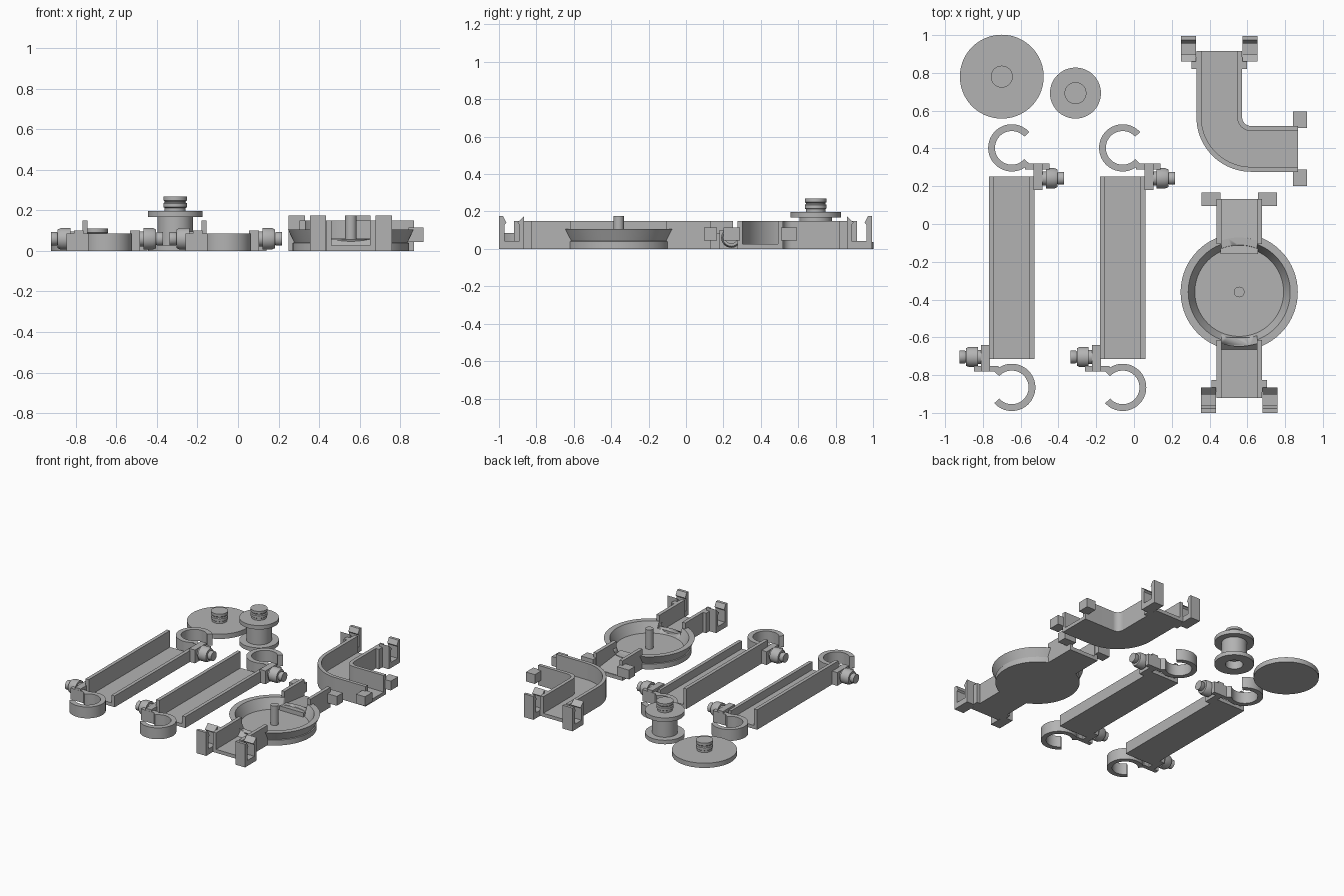
import bpy
import bmesh
from math import pi, sin, cos, radians
from mathutils import Matrix, Vector

if "Cube" in bpy.data.objects:
    bpy.data.objects.remove(bpy.data.objects["Cube"])

grey = bpy.data.materials.new("plain_grey")
grey.use_nodes = True
colour = (0.45, 0.45, 0.45, 1)
grey.diffuse_color = colour
grey.node_tree.nodes["Principled BSDF"].inputs["Base Color"].default_value = colour


def finish(name, bm, matrix=None):
    if matrix:
        bm.transform(matrix)
    bmesh.ops.remove_doubles(bm, verts=bm.verts, dist=1e-5)
    bmesh.ops.recalc_face_normals(bm, faces=bm.faces)
    mesh = bpy.data.meshes.new(name)
    bm.to_mesh(mesh)
    bm.free()
    mesh.materials.append(grey)
    obj = bpy.data.objects.new(name, mesh)
    bpy.context.collection.objects.link(obj)
    bpy.ops.object.select_all(action="DESELECT")
    obj.select_set(True)
    bpy.context.view_layer.objects.active = obj
    bpy.ops.object.shade_smooth_by_angle(angle=radians(30))
    return obj


def box(name, x0, x1, y0, y1, z0, z1):
    bm = bmesh.new()
    bmesh.ops.create_cube(bm, size=1)
    size = Matrix.Diagonal((abs(x1 - x0), abs(y1 - y0), z1 - z0, 1))
    centre = Matrix.Translation(((x0 + x1) / 2, (y0 + y1) / 2, (z0 + z1) / 2))
    return finish(name, bm, centre @ size)


def prism(name, outline, x0, x1):
    """Extrude a (y, z) outline along x."""
    bm = bmesh.new()
    face = bm.faces.new([bm.verts.new((x0, y, z)) for y, z in outline])
    new = bmesh.ops.extrude_face_region(bm, geom=[face])["geom"]
    verts = [g for g in new if isinstance(g, bmesh.types.BMVert)]
    bmesh.ops.translate(bm, verts=verts, vec=(x1 - x0, 0, 0))
    return finish(name, bm)


def lathe(name, profile, matrix, steps=72):
    bm = bmesh.new()
    pts = [bm.verts.new((r, 0, z)) for r, z in profile]
    edges = [bm.edges.new(pair) for pair in zip(pts, pts[1:])]
    bmesh.ops.spin(bm, geom=pts + edges, cent=(0, 0, 0), axis=(0, 0, 1),
                   angle=2 * pi, steps=steps)
    return finish(name, bm, matrix)


def sweep(name, section, path):
    """Sweep a closed (offset, z) section along (x, y, heading) stations."""
    bm = bmesh.new()
    rings = [[bm.verts.new((x + o * sin(a), y - o * cos(a), z)) for o, z in section]
             for x, y, a in path]
    count = len(section)
    for a, b in zip(rings, rings[1:]):
        for i in range(count):
            j = (i + 1) % count
            bm.faces.new((a[i], a[j], b[j], b[i]))
    bm.faces.new(rings[0])
    bm.faces.new(rings[-1])
    return finish(name, bm)


HALF, WALL, FLOOR, HIGH = 0.121, 0.026, 0.026, 0.15


def trough(left=HIGH, right=HIGH):
    inner = HALF - WALL
    return [(-HALF, 0), (HALF, 0), (HALF, right), (inner, right), (inner, FLOOR),
            (-inner, FLOOR), (-inner, left), (-HALF, left)]


# Large disc with a grooved peg
lathe("disc_cap", [(0, 0), (0.222, 0), (0.222, 0.036), (0.052, 0.036), (0.052, 0.05),
                   (0.058, 0.055), (0.058, 0.075), (0.052, 0.08), (0.052, 0.085),
                   (0.058, 0.09), (0.058, 0.11), (0, 0.11)],
      Matrix.Translation((-0.70, 0.78, 0)))

# Spool with a hollow underside and grooved peg
lathe("spool", [(0, 0.06), (0.06, 0.06), (0.06, 0), (0.135, 0), (0.135, 0.03),
                (0.087, 0.03), (0.087, 0.168), (0.135, 0.168), (0.135, 0.198),
                (0.052, 0.198), (0.052, 0.212), (0.058, 0.216), (0.058, 0.235),
                (0.052, 0.24), (0.052, 0.245), (0.058, 0.25), (0.058, 0.268), (0, 0.268)],
      Matrix.Translation((-0.31, 0.693, 0)))


# Straight troughs, each with a ring hook and a pivot knob at both ends
def straight_trough(cx, cy):
    sweep("straight_trough", trough(HIGH, 0.085),
          [(cx, cy - 0.483, pi / 2), (cx, cy + 0.483, pi / 2)])
    for s in (1, -1):
        ring = [(-0.018, 0), (0.018, 0), (0.018, 0.085), (-0.018, 0.085)]
        path = []
        for i in range(49):
            a = radians(42 + 276 * i / 48)
            path.append((cx + s * 0.107 * cos(a), cy + s * (0.634 + 0.107 * sin(a)),
                         a + pi / 2 + (0 if s > 0 else pi)))
        sweep("ring_hook", ring, path)
        box("pivot_bracket", cx + s * 0.115, cx + s * 0.163,
            cy + s * 0.41, cy + s * 0.55, 0, 0.1)
        box("hook_bar", cx + s * 0.07, cx + s * 0.2,
            cy + s * 0.52, cy + s * 0.551, 0, 0.085)
        turn = Matrix.Rotation(s * pi / 2, 4, "Y")
        place = Matrix.Translation((cx, cy + s * 0.473, 0.06))
        lathe("pivot_knob", [(0, 0.15), (0.037, 0.15), (0.037, 0.18), (0.054, 0.18),
                             (0.054, 0.225), (0.046, 0.243), (0.03, 0.243),
                             (0.034, 0.25), (0.034, 0.277), (0, 0.277)],
              place @ turn, 32)


for cx in (-0.647, -0.06):
    straight_trough(cx, -0.231)


# Snap clips: a base with two upright jaws beside a trough end
def clip_pair(cx, end, outward):
    for s in (1, -1):
        x0, x1 = cx + s * 0.122, cx + s * 0.202
        ys = [end + outward * d for d in (-0.055, -0.03, 0.05, 0.08)]
        box("clip_base", x0, x1, ys[0], ys[3], 0, 0.042)
        prism("clip_inner_jaw", [(ys[0], 0), (ys[1], 0), (ys[1], 0.13),
                                 (ys[1] + outward * 0.012, 0.14), (ys[0], 0.175)], x0, x1)
        prism("clip_outer_jaw", [(ys[3], 0), (ys[2], 0), (ys[2], 0.13),
                                 (ys[2] - outward * 0.01, 0.14),
                                 (ys[2] + outward * 0.008, 0.175), (ys[3], 0.175)], x0, x1)
        box("clip_web", cx + s * 0.11, cx + s * 0.147,
            end - outward * 0.095, end - outward * 0.03, 0, 0.15)


# Elbow trough
ex, ey, er = 0.62, 0.566, 0.1685
bend = [(ex - er, 0.915, -pi / 2)]
for i in range(25):
    a = pi + pi / 2 * i / 24
    bend.append((ex + er * cos(a), ey + er * sin(a), a + pi / 2 - 2 * pi))
bend.append((0.868, ey - er, 0))
sweep("elbow_trough", trough(), bend)
clip_pair(ex - er, 0.915, 1)
for s in (1, -1):
    mid = ey - er
    box("elbow_tab", 0.842, 0.916, mid + s * 0.11, mid + s * 0.197, 0.045, 0.115)

# Wheel bowl with a flared rim and bottom flange
wx, wy = 0.557, -0.36
bowl = lathe("wheel_bowl", [(0, 0), (0.287, 0), (0.287, 0.04), (0.28, 0.042),
                            (0.31, 0.105), (0.27, 0.105), (0.235, 0.03), (0, 0.03)],
             Matrix.Translation((wx, wy, 0)), 96)
cutter = box("channel_cutter", wx - 0.095, wx + 0.095, wy - 0.5, wy + 0.5, 0.06, 0.3)
cutter.hide_render = True
cutter.hide_viewport = True
cut = bowl.modifiers.new("channel_cut", "BOOLEAN")
cut.operation = "DIFFERENCE"
cut.object = cutter
cut.solver = "EXACT"
bpy.context.view_layer.objects.active = bowl
bpy.ops.object.modifier_apply(modifier=cut.name)
bpy.data.objects.remove(cutter)

lathe("wheel_axle", [(0, 0.02), (0.028, 0.02), (0.028, 0.175), (0, 0.175)],
      Matrix.Translation((wx, wy, 0)), 32)

# Inlet and outlet troughs on the wheel
for name, near, far in (("outlet_trough", 0.255, 0.492), ("inlet_trough", -0.255, -0.56)):
    sweep(name, trough(), [(wx, wy + near, pi / 2), (wx, wy + far, pi / 2)])
prism("outlet_ramp", [(wy + 0.2, 0.02), (wy + 0.49, 0.02), (wy + 0.49, 0.03),
                      (wy + 0.2, 0.062)], wx - 0.1, wx + 0.1)
prism("inlet_ramp", [(wy - 0.31, 0.02), (wy - 0.24, 0.02), (wy - 0.24, 0.06),
                     (wy - 0.27, 0.06)], wx - 0.1, wx + 0.1)
clip_pair(wx, wy - 0.56, -1)
for s in (1, -1):
    box("outlet_tab", wx + s * 0.1, wx + s * 0.199, wy + 0.455, wy + 0.527, 0.045, 0.115)
